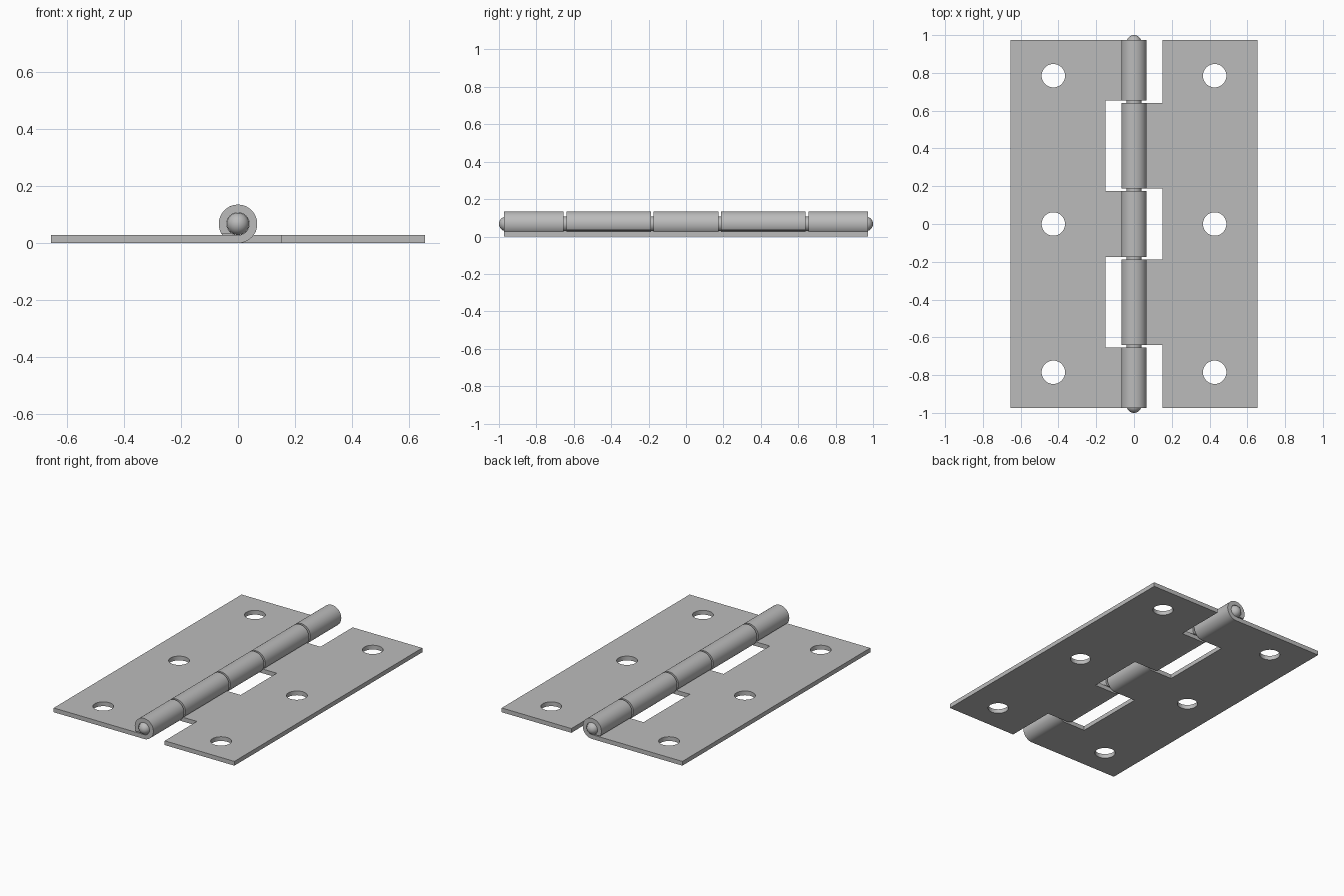
import bpy, bmesh
from math import sin, cos, asin, pi, radians

if "Cube" in bpy.data.objects:
    bpy.data.objects.remove(bpy.data.objects["Cube"])

WIDTH, HALF_LEN = 0.655, 0.973      # leaf reach and half length
THICK, OUTER = 0.028, 0.0675        # sheet thickness, knuckle radius
INNER = OUTER - THICK
LIP = 0.034                         # height where the curl ends
SLOT = 0.15                         # depth of the cut-outs

steel = bpy.data.materials.new("steel_grey")
steel.use_nodes = True
steel.diffuse_color = (0.5, 0.5, 0.5, 1)
steel.node_tree.nodes["Principled BSDF"].inputs["Base Color"].default_value = (0.5, 0.5, 0.5, 1)


def add_object(name, bm):
    bmesh.ops.recalc_face_normals(bm, faces=bm.faces)
    mesh = bpy.data.meshes.new(name)
    bm.to_mesh(mesh)
    bm.free()
    obj = bpy.data.objects.new(name, mesh)
    bpy.context.scene.collection.objects.link(obj)
    return obj


def smooth(obj):
    bpy.ops.object.select_all(action="DESELECT")
    obj.select_set(True)
    bpy.context.view_layer.objects.active = obj
    bpy.ops.object.shade_smooth_by_angle(angle=radians(30))
    for face in obj.data.polygons:      # keep the sheet itself flat
        if abs(face.normal.z) > 0.9999:
            face.use_smooth = False


def arc(radius, start, end, steps=48):
    return [(radius * cos(start + (end - start) * i / steps),
             OUTER + radius * sin(start + (end - start) * i / steps))
            for i in range(steps + 1)]


def cut(obj, cutter):
    mod = obj.modifiers.new("cut", "BOOLEAN")
    mod.operation, mod.solver, mod.object = "DIFFERENCE", "EXACT", cutter
    bpy.context.view_layer.update()
    graph = bpy.context.evaluated_depsgraph_get()
    result = bpy.data.meshes.new_from_object(obj.evaluated_get(graph))
    obj.modifiers.clear()
    obj.data = result
    bpy.data.objects.remove(cutter)


def box_cutter(x0, x1, y0, y1):
    bm = bmesh.new()
    bmesh.ops.create_cube(bm, size=1)
    bmesh.ops.scale(bm, vec=(x1 - x0, y1 - y0, 1), verts=bm.verts)
    bmesh.ops.translate(bm, vec=((x0 + x1) / 2, (y0 + y1) / 2, 0), verts=bm.verts)
    return add_object("slot_cutter", bm)


def hole_cutter(x, y):
    bm = bmesh.new()
    bmesh.ops.create_cone(bm, cap_ends=True, segments=48, radius1=0.062, radius2=0.062, depth=0.5)
    bmesh.ops.translate(bm, vec=(x, y, 0), verts=bm.verts)
    return add_object("hole_cutter", bm)


def make_leaf(name, side, gaps):
    # Sheet running under the pin and curling over it to a horizontal lip
    outer_end = pi + asin((OUTER - LIP) / OUTER)
    inner_end = pi + asin((OUTER - LIP) / INNER)
    profile = [(-WIDTH, 0)] + arc(OUTER, -pi / 2, outer_end)
    profile += arc(INNER, inner_end, -pi / 2) + [(-WIDTH, THICK)]
    bm = bmesh.new()
    face = bm.faces.new([bm.verts.new((-side * x, -HALF_LEN, z)) for x, z in profile])
    swept = bmesh.ops.extrude_face_region(bm, geom=[face])["geom"]
    bmesh.ops.translate(bm, vec=(0, 2 * HALF_LEN, 0),
                        verts=[v for v in swept if isinstance(v, bmesh.types.BMVert)])
    leaf = add_object(name, bm)
    # Cut-outs for the other leaf's knuckles, then the screw holes
    for y0, y1 in gaps:
        x0, x1 = sorted((side * SLOT, -side * 0.2))
        cut(leaf, box_cutter(x0, x1, y0, y1))
    for y in (-0.785, 0, 0.785):
        cut(leaf, hole_cutter(side * 0.427, y))
    leaf.data.materials.clear()
    leaf.data.materials.append(steel)
    smooth(leaf)


make_leaf("right_leaf", -1, [(0.174, 0.654), (-0.654, -0.174)])
make_leaf("left_leaf", 1, [(-0.187, 0.187), (0.64, 1.1), (-1.1, -0.64)])

# Hinge pin with domed ends, turned around the y axis
PIN = INNER - 0.0005
bm = bmesh.new()
dome = [(PIN * cos(a * pi / 20), 1 - PIN + PIN * sin(a * pi / 20)) for a in range(11)]
outline = [(r, -y) for r, y in reversed(dome)] + dome
verts = [bm.verts.new((r, y, OUTER)) for r, y in outline]
edges = [bm.edges.new(pair) for pair in zip(verts, verts[1:])]
bmesh.ops.spin(bm, geom=verts + edges, cent=(0, 0, OUTER), axis=(0, 1, 0),
               angle=2 * pi, steps=48)
bmesh.ops.remove_doubles(bm, verts=bm.verts, dist=0.00005)
pin = add_object("hinge_pin", bm)
pin.data.materials.append(steel)
smooth(pin)
